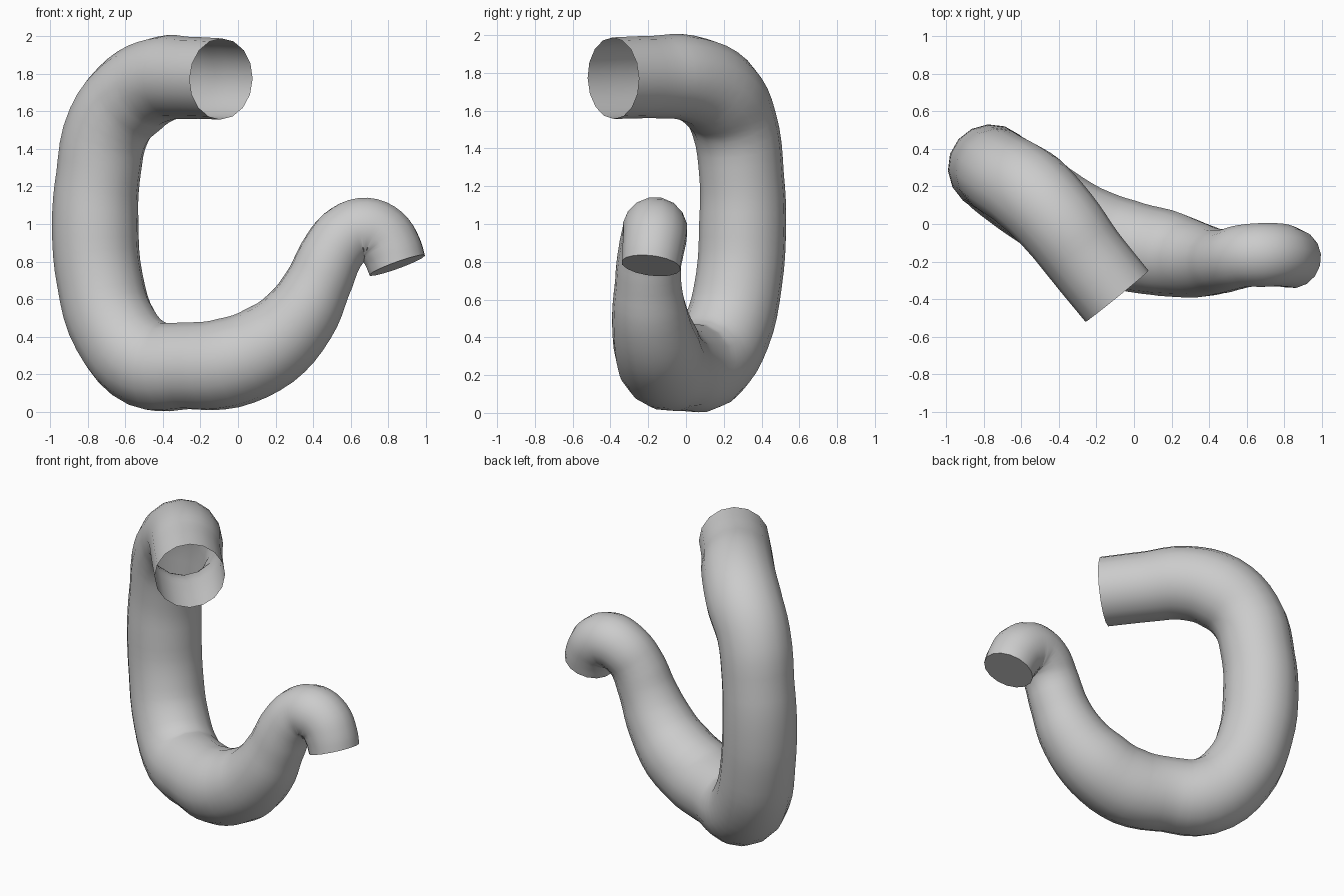
import bpy, bmesh

if "Cube" in bpy.data.objects:
    bpy.data.objects.remove(bpy.data.objects["Cube"])

# Centre line of the hooked pipe: x, y, z, radius
path = [
    (-0.09, -0.385, 1.772, 0.216), (-0.26, -0.175, 1.778, 0.218),
    (-0.40, 0.01, 1.773, 0.228), (-0.555, 0.17, 1.69, 0.236),
    (-0.685, 0.255, 1.53, 0.228), (-0.745, 0.295, 1.25, 0.224),
    (-0.76, 0.30, 1.00, 0.231), (-0.735, 0.28, 0.70, 0.23),
    (-0.65, 0.215, 0.43, 0.235), (-0.48, 0.10, 0.255, 0.24),
    (-0.28, -0.015, 0.245, 0.232), (-0.05, -0.11, 0.26, 0.242),
    (0.17, -0.155, 0.355, 0.231), (0.33, -0.19, 0.51, 0.203),
    (0.43, -0.20, 0.69, 0.176), (0.51, -0.19, 0.86, 0.167),
    (0.59, -0.17, 0.945, 0.169), (0.68, -0.165, 0.97, 0.173),
    (0.765, -0.165, 0.935, 0.17), (0.818, -0.175, 0.86, 0.164),
    (0.847, -0.185, 0.78, 0.158),
]

# Tapered tube along the curve
curve = bpy.data.curves.new("pipe_path", 'CURVE')
curve.dimensions = '3D'
curve.bevel_depth = 1.0
curve.bevel_resolution = 6
curve.resolution_u = 4
spline = curve.splines.new('BEZIER')
spline.bezier_points.add(len(path) - 1)
for p, (x, y, z, r) in zip(spline.bezier_points, path):
    p.co = (x, y, z)
    p.radius = r
    p.handle_left_type = p.handle_right_type = 'AUTO'
helper = bpy.data.objects.new("pipe_path", curve)
bpy.context.collection.objects.link(helper)
bpy.context.view_layer.update()
deps = bpy.context.evaluated_depsgraph_get()
mesh = bpy.data.meshes.new_from_object(helper.evaluated_get(deps))
bpy.data.objects.remove(helper)

# The upper end stays open; the small hooked end is closed
bm = bmesh.new()
bm.from_mesh(mesh)
bmesh.ops.remove_doubles(bm, verts=bm.verts, dist=0.0005)
rim = [e for e in bm.edges if e.is_boundary and e.verts[0].co.x > 0.5]
bmesh.ops.holes_fill(bm, edges=rim, sides=0)
bmesh.ops.recalc_face_normals(bm, faces=bm.faces)
bm.to_mesh(mesh)
bm.free()

pipe = bpy.data.objects.new("hooked_pipe", mesh)
bpy.context.collection.objects.link(pipe)
bpy.context.view_layer.objects.active = pipe
pipe.select_set(True)
bpy.ops.object.shade_smooth_by_angle(angle=0.9)
